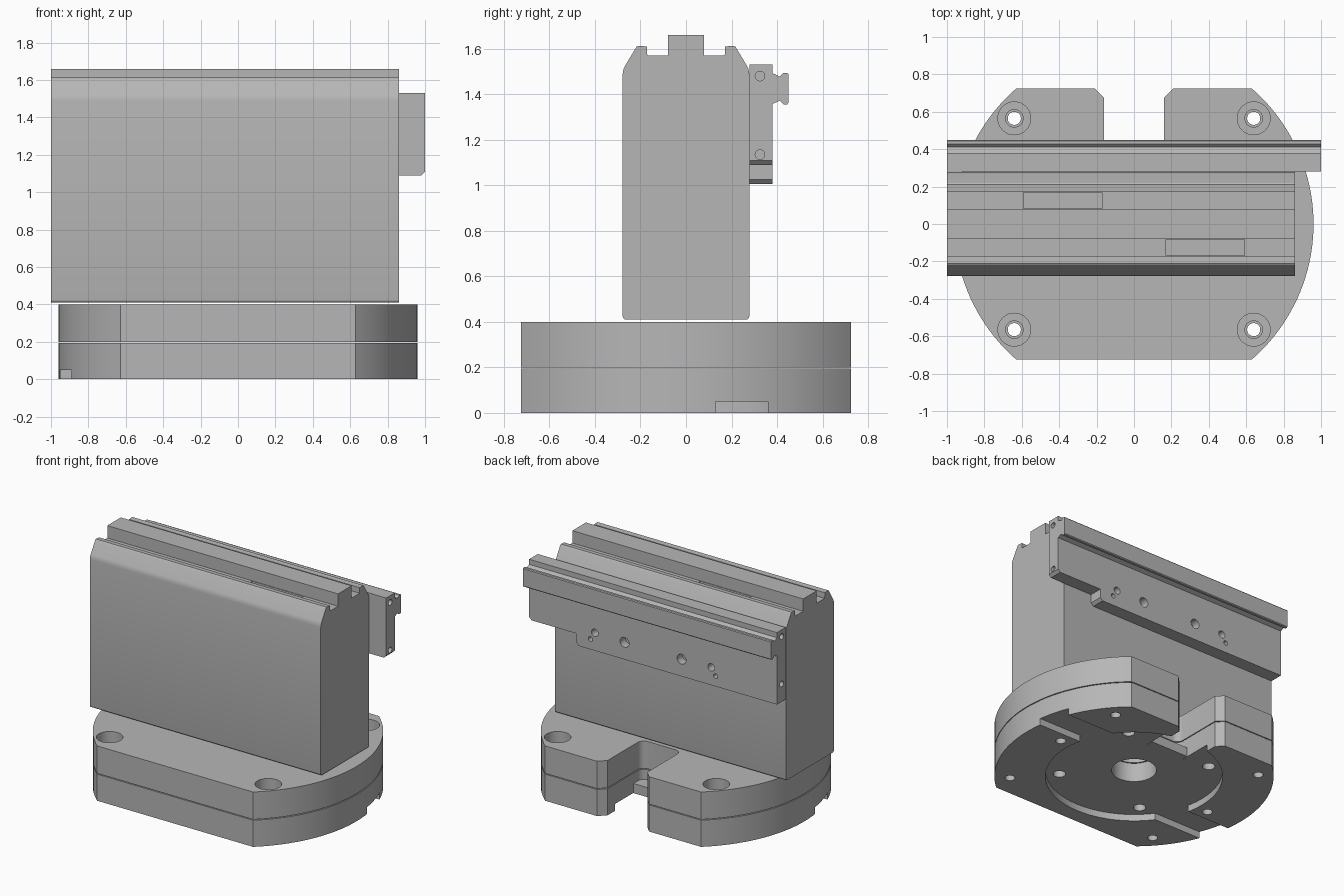
import bpy, bmesh, math
from mathutils import Vector

if "Cube" in bpy.data.objects:
    bpy.data.objects.remove(bpy.data.objects["Cube"])

metal = bpy.data.materials.new("plain_grey_metal")
metal.use_nodes = True
grey = (0.47, 0.47, 0.47, 1)
metal.diffuse_color = grey
metal.node_tree.nodes["Principled BSDF"].inputs["Base Color"].default_value = grey


def prism(name, outline, axis, start, end):
    """Extrude a closed 2D outline along an axis: x takes (y, z), y takes (x, z), z takes (x, y)."""
    place = {"x": lambda a, b: (start, a, b),
             "y": lambda a, b: (a, start, b),
             "z": lambda a, b: (a, b, start)}[axis]
    bm = bmesh.new()
    face = bm.faces.new([bm.verts.new(place(a, b)) for a, b in outline])
    top = bmesh.ops.extrude_face_region(bm, geom=[face])["geom"]
    shift = Vector([(end - start) * (axis == k) for k in "xyz"])
    bmesh.ops.translate(bm, vec=shift, verts=[v for v in top if isinstance(v, bmesh.types.BMVert)])
    bmesh.ops.recalc_face_normals(bm, faces=bm.faces)
    mesh = bpy.data.meshes.new(name)
    bm.to_mesh(mesh)
    bm.free()
    mesh.materials.append(metal)
    obj = bpy.data.objects.new(name, mesh)
    bpy.context.collection.objects.link(obj)
    return obj


def arc(cx, cy, r, a0, a1, n):
    return [(cx + r * math.cos(math.radians(a0 + (a1 - a0) * i / n)),
             cy + r * math.sin(math.radians(a0 + (a1 - a0) * i / n))) for i in range(n + 1)]


def circle(cx, cy, r, n=32):
    return arc(cx, cy, r, 0, 360, n)[:-1]


def rect(a0, b0, a1, b1):
    return [(a0, b0), (a1, b0), (a1, b1), (a0, b1)]


def cut(obj, outline, axis, start, end):
    cutter = prism("cutter", outline, axis, start, end)
    cutter.hide_render = True
    mod = obj.modifiers.new("cut", "BOOLEAN")
    mod.operation, mod.solver, mod.object = "DIFFERENCE", "EXACT", cutter
    bpy.context.view_layer.objects.active = obj
    bpy.ops.object.modifier_apply(modifier=mod.name)
    bpy.data.objects.remove(cutter)


def smooth(obj):
    bpy.ops.object.select_all(action="DESELECT")
    obj.select_set(True)
    bpy.context.view_layer.objects.active = obj
    bpy.ops.object.shade_smooth_by_angle(angle=math.radians(25))


# Base outline: a disc with flat front and back, and a rounded notch at the back
R, FLAT, NOTCH, DEPTH, C = 0.96, 0.725, 0.16, 0.28, 0.05
corner = math.degrees(math.asin(FLAT / R))
base = arc(0, 0, R, -corner, corner, 40)
base += [(NOTCH + C, FLAT), (NOTCH, FLAT - C)]
base += arc(NOTCH - C, DEPTH + C, C, 0, -90, 6)
base += arc(C - NOTCH, DEPTH + C, C, 270, 180, 6)
base += [(-NOTCH, FLAT - C), (-NOTCH - C, FLAT)]
base += arc(0, 0, R, 180 - corner, 180 + corner, 40)

lower = prism("lower_base_plate", base, "z", 0, 0.194)
upper = prism("upper_base_plate", base, "z", 0.2, 0.4)

# Underside recess, side slots and centre bore
cut(lower, circle(0, 0, 0.61, 64), "z", -0.1, 0.05)
for s in (1, -1):
    cut(lower, rect(s * 0.4, s * 0.13, s * 1.1, s * 0.36), "z", -0.1, 0.05)
    cut(lower, circle(s * 0.7, s * 0.05, 0.035), "z", -0.1, 0.12)
cut(lower, circle(0, 0, 0.155, 48), "z", -0.1, 0.3)
cut(upper, circle(0, 0, 0.155, 48), "z", 0.1, 0.3)

# Bolt holes, counterbored on the upper plate
for sx in (1, -1):
    for sy in (1, -1):
        x, y = sx * 0.64, sy * 0.565
        cut(lower, circle(x, y, 0.035), "z", -0.1, 0.1)
        cut(lower, circle(x, y, 0.047), "z", 0.08, 0.3)
        cut(upper, circle(x, y, 0.047), "z", 0.1, 0.5)
        cut(upper, circle(x, y, 0.088), "z", 0.32, 0.5)
        cut(lower, circle(sx * 0.36, sy * 0.37, 0.043), "z", 0, 0.15)

# Small ledge inside the notch
ledge = prism("notch_ledge", rect(-0.158, 0.27, 0.158, 0.38), "z", 0.05, 0.12)

# Tall block: half profile with a centre key and two grooves, mirrored
half = [(0.078, 1.66), (0.078, 1.57), (0.17, 1.57), (0.172, 1.61), (0.21, 1.613), (0.218, 1.608)]
half += [(0.268, 1.525), (0.275, 1.51), (0.278, 1.49)]
half += arc(0.263, 0.425, 0.015, 0, -90, 4)
block = prism("main_block", half + [(-y, z) for y, z in reversed(half)], "x", -1, 0.862)
cut(block, rect(-0.59, 0.082, -0.17, 0.169), "z", 1.555, 1.6)
cut(block, rect(0.17, -0.169, 0.59, -0.082), "z", 1.555, 1.6)

# Back plate, shortened with chamfered corners at one end
plate_outline = [(-1, 1.005), (0.6, 1.005), (0.62, 1.025), (0.62, 1.09),
                 (0.98, 1.09), (1, 1.11), (1, 1.53), (-1, 1.53)]
plate = prism("back_plate", plate_outline, "y", 0.28, 0.38)
for x, z, r in ((0.23, 1.13, 0.036), (0.47, 1.135, 0.027), (0.505, 1.08, 0.017)):
    for s in (1, -1):
        cut(plate, circle(s * x, z, r, 24), "y", 0.32, 0.5)
for z in (1.48, 1.135):
    for s in (1, -1):
        cut(plate, circle(0.325, z, 0.021, 24), "x", s * 0.94, s * 1.1)

# Flanged rail on the back plate
rail_top = [(0.375, 1.495), (0.412, 1.478), (0.428, 1.494), (0.445, 1.494), (0.45, 1.488)]
rail = prism("guide_rail", rail_top + [(y, 2.85 - z) for y, z in reversed(rail_top)], "x", -1, 1)

for part in (lower, upper, ledge, block, plate, rail):
    smooth(part)
